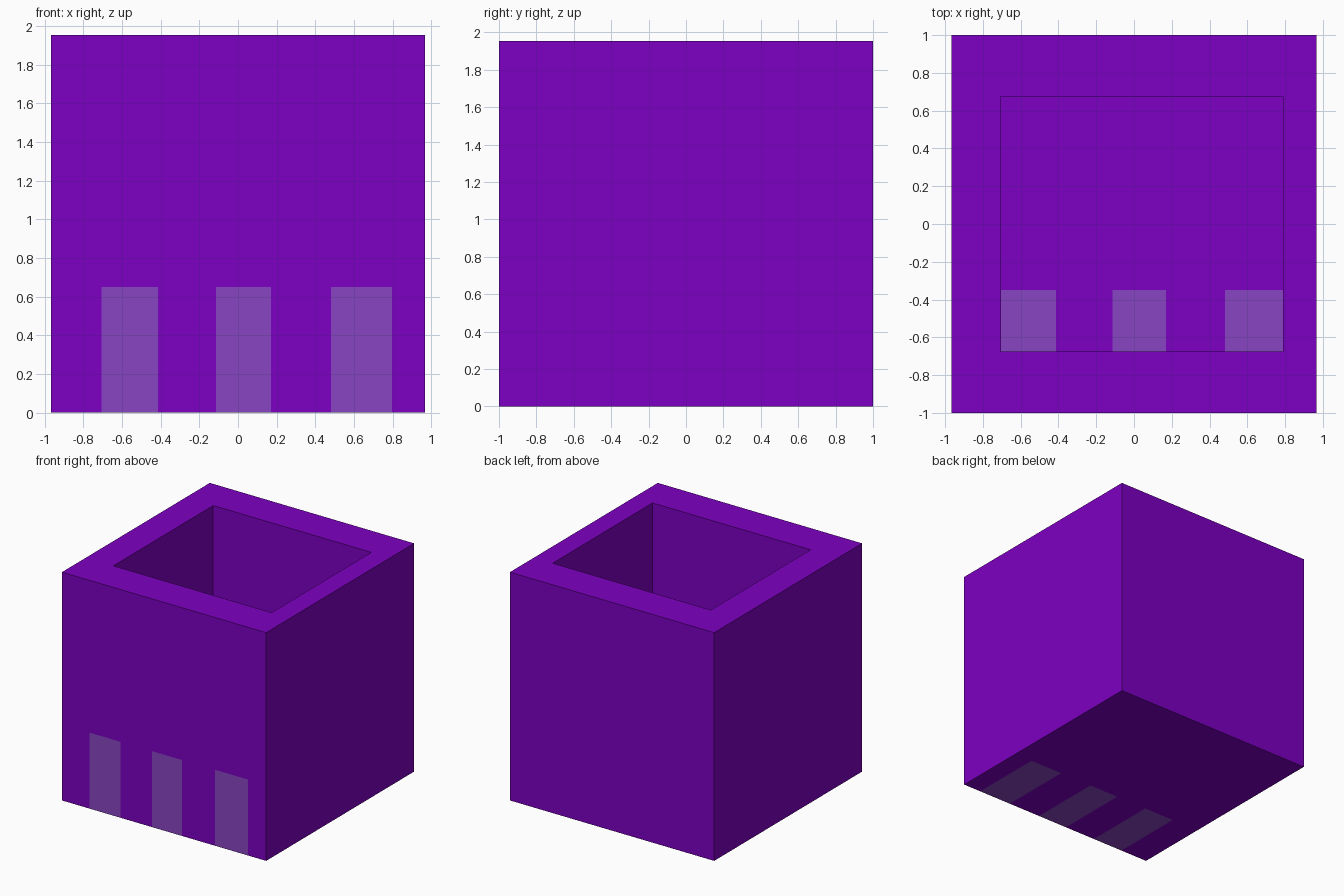
import bpy, bmesh
from mathutils import Vector

if "Cube" in bpy.data.objects:
    bpy.data.objects.remove(bpy.data.objects["Cube"])


def material(name, color):
    m = bpy.data.materials.new(name)
    m.diffuse_color = (*color, 1.0)
    m.use_nodes = True
    m.node_tree.nodes["Principled BSDF"].inputs["Base Color"].default_value = m.diffuse_color
    return m


purple = material("purple", (0.205, 0.0, 0.539))
lavender = material("muted lavender", (0.245, 0.059, 0.539))


def block(name, lo, hi, mat):
    """Axis-aligned box between two corners."""
    lo, hi = Vector(lo), Vector(hi)
    bm = bmesh.new()
    bmesh.ops.create_cube(bm, size=1)
    for v in bm.verts:
        v.co = Vector((hi[i] if v.co[i] > 0 else lo[i]) for i in range(3))
    me = bpy.data.meshes.new(name)
    bm.to_mesh(me)
    bm.free()
    me.materials.append(mat)
    ob = bpy.data.objects.new(name, me)
    bpy.context.collection.objects.link(ob)
    return ob


def cut(target, cutter):
    cutter.hide_render = True
    cutter.hide_viewport = True
    mod = target.modifiers.new(cutter.name, 'BOOLEAN')
    mod.operation = 'DIFFERENCE'
    mod.solver = 'EXACT'
    mod.object = cutter


W, D, H = 0.967, 1.0, 1.953
FLOOR = 0.65

# Open-topped box with a thick base
body = block("box_body", (-W, -D, 0), (W, D, H), purple)
cut(body, block("cavity_cutter", (-0.707, -0.675, FLOOR), (0.79, 0.675, H + 0.2), purple))

# Three flush blocks let into the front of the base
for i, (x0, x1) in enumerate(((-0.705, -0.413), (-0.115, 0.17), (0.482, 0.796))):
    cut(body, block(f"slot_cutter_{i + 1}", (x0, -D - 0.2, -0.2), (x1, -0.35, FLOOR), purple))
    block(f"base_insert_{i + 1}", (x0, -D, 0), (x1, -0.35, FLOOR), lavender)
